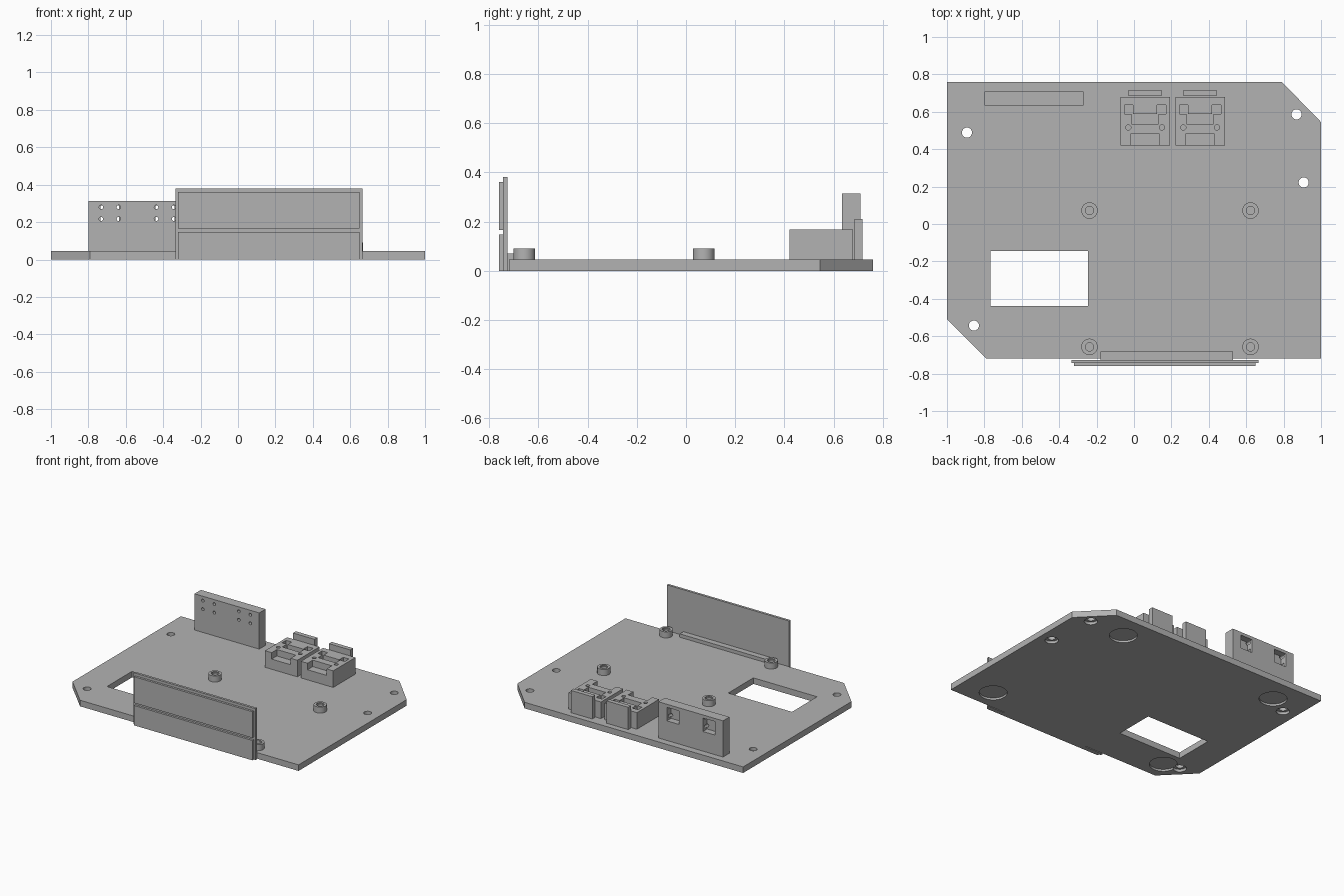
import bpy, bmesh, math

if "Cube" in bpy.data.objects:
    bpy.data.objects.remove(bpy.data.objects["Cube"])

grey = bpy.data.materials.new("plain_grey")
grey.diffuse_color = (0.45, 0.45, 0.45, 1)
grey.use_nodes = True
grey.node_tree.nodes["Principled BSDF"].inputs["Base Color"].default_value = grey.diffuse_color


def make(name, bm):
    me = bpy.data.meshes.new(name)
    bmesh.ops.recalc_face_normals(bm, faces=bm.faces)
    bm.to_mesh(me)
    bm.free()
    me.materials.append(grey)
    ob = bpy.data.objects.new(name, me)
    bpy.context.collection.objects.link(ob)
    return ob


def prism(name, pts, z0, z1):
    bm = bmesh.new()
    face = bm.faces.new([bm.verts.new((x, y, z0)) for x, y in pts])
    ext = bmesh.ops.extrude_face_region(bm, geom=[face])["geom"]
    bmesh.ops.translate(bm, vec=(0, 0, z1 - z0),
                        verts=[v for v in ext if isinstance(v, bmesh.types.BMVert)])
    return make(name, bm)


def box(name, x0, x1, y0, y1, z0, z1):
    return prism(name, [(x0, y0), (x1, y0), (x1, y1), (x0, y1)], z0, z1)


def disc(name, x, y, r, z0, z1, n=32):
    a = [2 * math.pi * i / n for i in range(n)]
    return prism(name, [(x + r * math.cos(t), y + r * math.sin(t)) for t in a], z0, z1)


def cut(ob, cutters):
    # subtract each cutter, apply, then discard the cutters
    bpy.context.view_layer.objects.active = ob
    for c in cutters:
        m = ob.modifiers.new("cut", "BOOLEAN")
        m.operation, m.solver, m.object = "DIFFERENCE", "EXACT", c
        bpy.ops.object.modifier_apply(modifier=m.name)
        bpy.data.objects.remove(c)


def smooth(ob):
    bpy.ops.object.select_all(action="DESELECT")
    ob.select_set(True)
    bpy.context.view_layer.objects.active = ob
    bpy.ops.object.shade_smooth_by_angle(angle=math.radians(30))


T = 0.045  # plate thickness

# Base plate with two clipped corners, window, screw holes and foot recesses
plate = prism("base_plate", [(-0.79, -0.72), (1, -0.72), (1, 0.545), (0.79, 0.76),
                             (-1, 0.76), (-1, -0.508)], 0, T)
cutters = [box("window", -0.767, -0.245, -0.438, -0.144, -0.1, 0.1)]
for x, y in [(-0.893, 0.489), (0.869, 0.586), (0.907, 0.222), (-0.856, -0.543)]:
    cutters.append(disc("screw_hole", x, y, 0.027, -0.1, 0.1))
    cutters.append(disc("counterbore", x, y, 0.045, -0.1, 0.02))
for x, y in [(-0.735, 0.575), (-0.735, -0.57), (0.755, -0.57), (0.58, 0.58)]:
    cutters.append(disc("foot_recess", x, y, 0.094, -0.1, 0.015, 48))
cut(plate, cutters)
smooth(plate)

# Standoffs with blind screw holes
for x in (-0.238, 0.623):
    for y in (-0.657, 0.072):
        post = disc("standoff", x, y, 0.044, T, 0.09)
        cut(post, [disc("bore", x, y, 0.022, T + 0.005, 0.2),
                   disc("bore_rim", x, y, 0.027, 0.082, 0.2)])
        smooth(post)

# Front panel: backing sheet, two facing sheets and the ledge behind
box("panel_back_sheet", -0.335, 0.665, -0.744, -0.726, 0, 0.38)
box("panel_lower_sheet", -0.32, 0.65, -0.76, -0.744, 0, 0.147)
box("panel_upper_sheet", -0.32, 0.65, -0.76, -0.744, 0.166, 0.36)
box("panel_ledge", -0.18, 0.53, -0.726, -0.683, T, 0.07)
box("panel_joint", -0.18, 0.53, -0.726, -0.72, 0, T)

# Tall rear block: pockets at the back, small pin holes at the front
block = box("rear_block", -0.80, -0.27, 0.634, 0.709, T, 0.313)
cutters = []
for cx in (-0.685, -0.39):
    cutters.append(box("pocket", cx - 0.05, cx + 0.05, 0.66, 0.8, 0.19, 0.29))
    for dx in (-0.047, 0.047):
        for z in (0.217, 0.28):
            pin = disc("pin_hole", 0, 0, 0.011, -0.05, 0.04, 16)
            pin.rotation_euler = (math.pi / 2, 0, 0)
            pin.location = (cx + dx, 0.64, z)
            cutters.append(pin)
bpy.context.view_layer.update()
cut(block, cutters)

# Pair of socket holders, each with a rear tab
for x in (-0.073, 0.221):
    sock = box("socket_holder", x, x + 0.265, 0.42, 0.679, T, 0.168)
    c = x + 0.1325
    cutters = [box("front_notch", c - 0.078, c + 0.078, 0.3, 0.481, 0.12, 0.3),
               box("centre_pocket", c - 0.072, c + 0.072, 0.535, 0.588, 0.11, 0.3)]
    for s in (-1, 1):
        xs = sorted((c + s * 0.064, c + s * 0.111))
        cutters.append(box("side_pocket", xs[0], xs[1], 0.588, 0.636, 0.11, 0.3))
        cutters.append(disc("peg_hole", c + s * 0.09, 0.516, 0.014, 0.12, 0.3, 20))
    cut(sock, cutters)
    box("rear_tab", c - 0.088, c + 0.088, 0.684, 0.717, T, 0.21)
